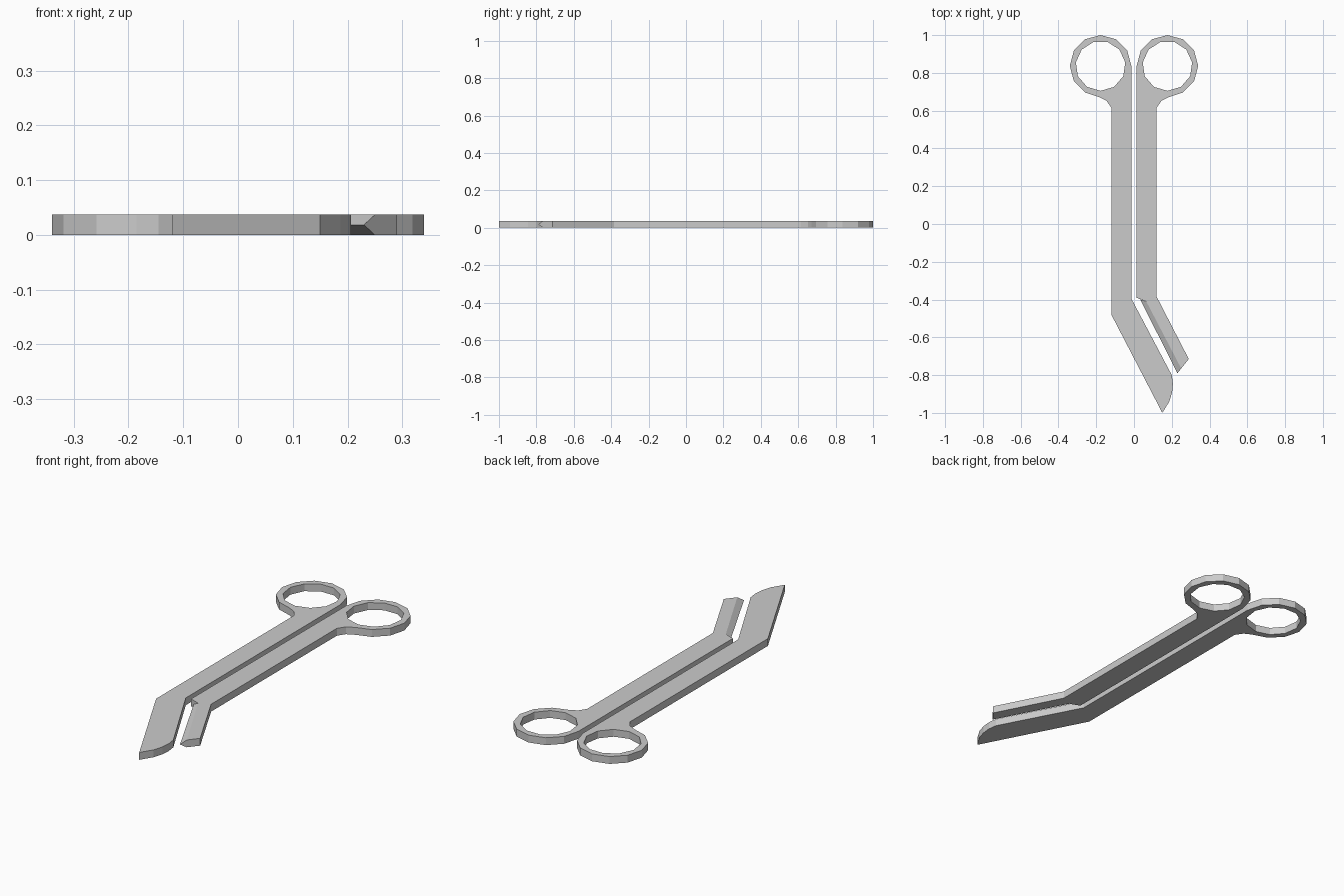
import bpy, bmesh
from math import cos, sin, radians

if "Cube" in bpy.data.objects:
    bpy.data.objects.remove(bpy.data.objects["Cube"])

T = 0.037            # plate thickness
CX, CY = 0.177, 0.837  # finger ring centre
R_OUT, R_IN = 0.163, 0.132


def arc(r, angles):
    return [(-CX + r * cos(radians(a)), CY + r * sin(radians(a))) for a in angles]


def plate(name, side, lower):
    """Finger ring and shank in one flat plate; side=-1 is left, 1 is right."""
    ring = arc(R_OUT, range(0, 241, 30))
    neck = [(-0.185, 0.672), (-0.145, 0.652), (-0.12, 0.615)]
    outline = [(-side * x, y) for x, y in ring + neck] + lower
    hole = [(-side * x, y) for x, y in arc(R_IN, [-90 + 360 * i / 11 for i in range(11)])]
    cu = bpy.data.curves.new(name, 'CURVE')
    cu.dimensions = '2D'
    cu.fill_mode = 'BOTH'
    cu.extrude = T / 2
    for pts in (outline, hole):
        sp = cu.splines.new('POLY')
        sp.points.add(len(pts) - 1)
        for p, (x, y) in zip(sp.points, pts):
            p.co = (x, y, 0, 1)
        sp.use_cyclic_u = True
        sp.use_smooth = False
    ob = bpy.data.objects.new(name, cu)
    bpy.context.collection.objects.link(ob)
    ob.location.z = T / 2
    bpy.ops.object.select_all(action='DESELECT')
    ob.select_set(True)
    bpy.context.view_layer.objects.active = ob
    bpy.ops.object.convert(target='MESH')
    return ob


# left half: ring, shank and wide blade with rounded tip
plate("left_handle_and_blade", -1, [
    (-0.12, -0.48), (0.15, -1.0), (0.187, -0.94), (0.202, -0.89),
    (0.206, -0.845), (0.2, -0.80), (-0.014, -0.395)])

# right half: ring and shank, ending at the elbow
plate("right_handle", 1, [(0.12, -0.385), (0.065, -0.41), (0.012, -0.39)])

# right blade: pentagon section with a double-bevelled cutting edge
def section(edge, flat, outer):
    return [(*edge, T / 2), (*flat, T), (*outer, T), (*outer, 0), (*flat, 0)]


bm = bmesh.new()
a = [bm.verts.new(p) for p in section((0.033, -0.40), (0.065, -0.41), (0.12, -0.385))]
b = [bm.verts.new(p) for p in section((0.23, -0.79), (0.25, -0.765), (0.29, -0.715))]
bm.faces.new(a)
bm.faces.new(b)
for i in range(5):
    j = (i + 1) % 5
    bm.faces.new((a[i], a[j], b[j], b[i]))
bmesh.ops.recalc_face_normals(bm, faces=bm.faces)
me = bpy.data.meshes.new("right_blade")
bm.to_mesh(me)
bm.free()
bpy.context.collection.objects.link(bpy.data.objects.new("right_blade", me))
